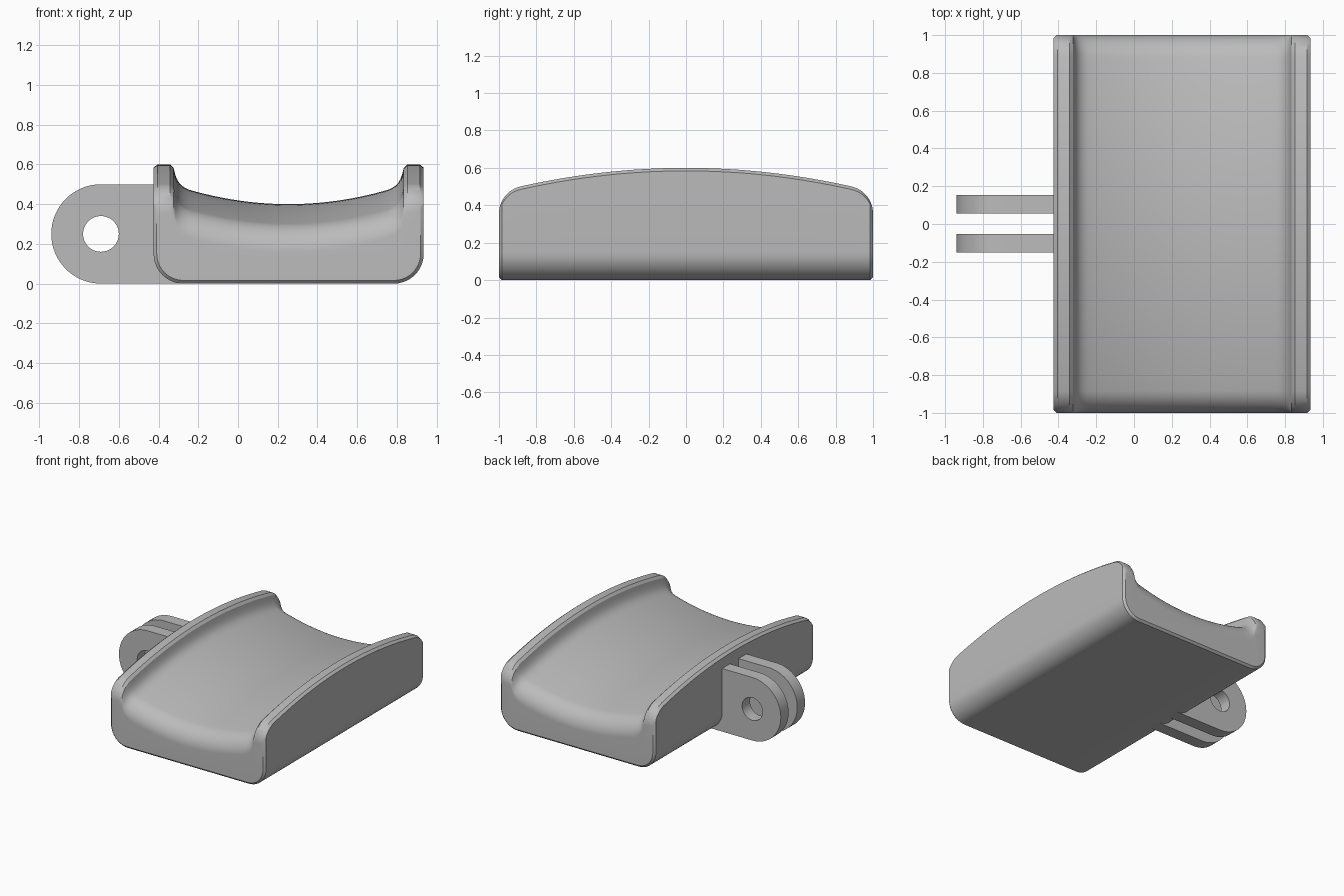
import bpy, bmesh, math

if "Cube" in bpy.data.objects:
    bpy.data.objects.remove(bpy.data.objects["Cube"])

grey = bpy.data.materials.new("plain grey")
grey.diffuse_color = (0.5, 0.5, 0.5, 1)
grey.use_nodes = True
grey.node_tree.nodes["Principled BSDF"].inputs["Base Color"].default_value = grey.diffuse_color

CX, HALF = 0.255, 0.68      # cradle centre and half width in x
CH, R = 0.016, 0.15         # chamfer, corner radius


def finish(ob):
    bpy.ops.object.select_all(action='DESELECT')
    ob.select_set(True)
    bpy.context.view_layer.objects.active = ob
    ob.data.materials.clear()
    ob.data.materials.append(grey)
    bpy.ops.object.shade_smooth_by_angle(angle=math.radians(30))


# Side profile: gentle arch with rounded shoulders, as (y, z) stations
half = [(0.8825 * i / 16, 0.6 - 0.127 * (0.8825 * i / 16) ** 2) for i in range(16)]
for i in range(17):
    a = math.radians(77.5 * (1 - i / 16))
    half.append((0.85 + R * math.cos(a), 0.355 + R * math.sin(a)))
half.insert(-4, (1 - CH, 0.355 + math.sqrt(R * R - (R - CH) ** 2)))
half.sort()
stations = [(-y, z) for y, z in reversed(half[1:])] + half

# Half cross-section of the top, as (distance from centre, height offset)
top = [(0.5 * i / 14, -0.2 + 0.288 * (0.5 * i / 14) ** 2) for i in range(15)]
top += [(0.52, -0.119), (0.538, -0.107), (0.552, -0.092), (0.563, -0.073),
        (0.572, -0.047), (0.579, -0.018), (0.597, 0.0), (0.66, 0.0)]


def ring(y, z):
    c = max(0, abs(y) - (1 - CH))           # end chamfer inset
    pts = [(u, z + f) for u, f in top]
    pts.append((HALF - c, z - CH))
    for i in range(11):                      # rounded lower edge
        a = math.pi / 2 * i / 10
        pts.append((HALF - R + (R - c) * math.cos(a), R - (R - c) * math.sin(a)))
    full = pts + [(-u, h) for u, h in reversed(pts[1:])]
    return [(CX + u, y, h) for u, h in full]


# Cradle
bm = bmesh.new()
rings = [[bm.verts.new(p) for p in ring(y, z)] for y, z in stations]
n = len(rings[0])
for a, b in zip(rings, rings[1:]):
    for i in range(n):
        j = (i + 1) % n
        bm.faces.new((a[i], a[j], b[j], b[i]))
bm.faces.new(rings[0])
bm.faces.new(rings[-1])
bmesh.ops.recalc_face_normals(bm, faces=bm.faces)
me = bpy.data.meshes.new("cradle")
bm.to_mesh(me)
bm.free()
cradle = bpy.data.objects.new("cradle", me)
bpy.context.collection.objects.link(cradle)
finish(cradle)


# Hinge lugs: round-ended plates with a bolt hole
def lug(name, y):
    cu = bpy.data.curves.new(name, 'CURVE')
    cu.dimensions, cu.fill_mode, cu.extrude = '2D', 'BOTH', 0.049
    outline = [(-0.25, 0), (-0.25, 0.2), (-0.37, 0.2), (-0.37, 0.5)]
    for i in range(33):
        a = math.pi / 2 + math.pi * i / 32
        outline.append((-0.69 + 0.25 * math.cos(a), 0.25 + 0.25 * math.sin(a)))
    hole = [(-0.69 + 0.09 * math.cos(math.tau * i / 40),
             0.25 + 0.09 * math.sin(math.tau * i / 40)) for i in range(40)]
    for loop in (outline, hole):
        s = cu.splines.new('POLY')
        s.points.add(len(loop) - 1)
        for p, (x, z) in zip(s.points, loop):
            p.co = (x, z, 0, 1)
        s.use_cyclic_u = True
    ob = bpy.data.objects.new(name, cu)
    bpy.context.collection.objects.link(ob)
    ob.location.y = y
    ob.rotation_euler.x = math.pi / 2
    bpy.ops.object.select_all(action='DESELECT')
    ob.select_set(True)
    bpy.context.view_layer.objects.active = ob
    bpy.ops.object.convert(target='MESH')
    ob = bpy.context.view_layer.objects.active
    b = bmesh.new()
    b.from_mesh(ob.data)
    bmesh.ops.remove_doubles(b, verts=b.verts, dist=1e-4)
    bmesh.ops.recalc_face_normals(b, faces=b.faces)
    b.to_mesh(ob.data)
    b.free()
    finish(ob)


lug("front_lug", -0.101)
lug("back_lug", 0.105)
